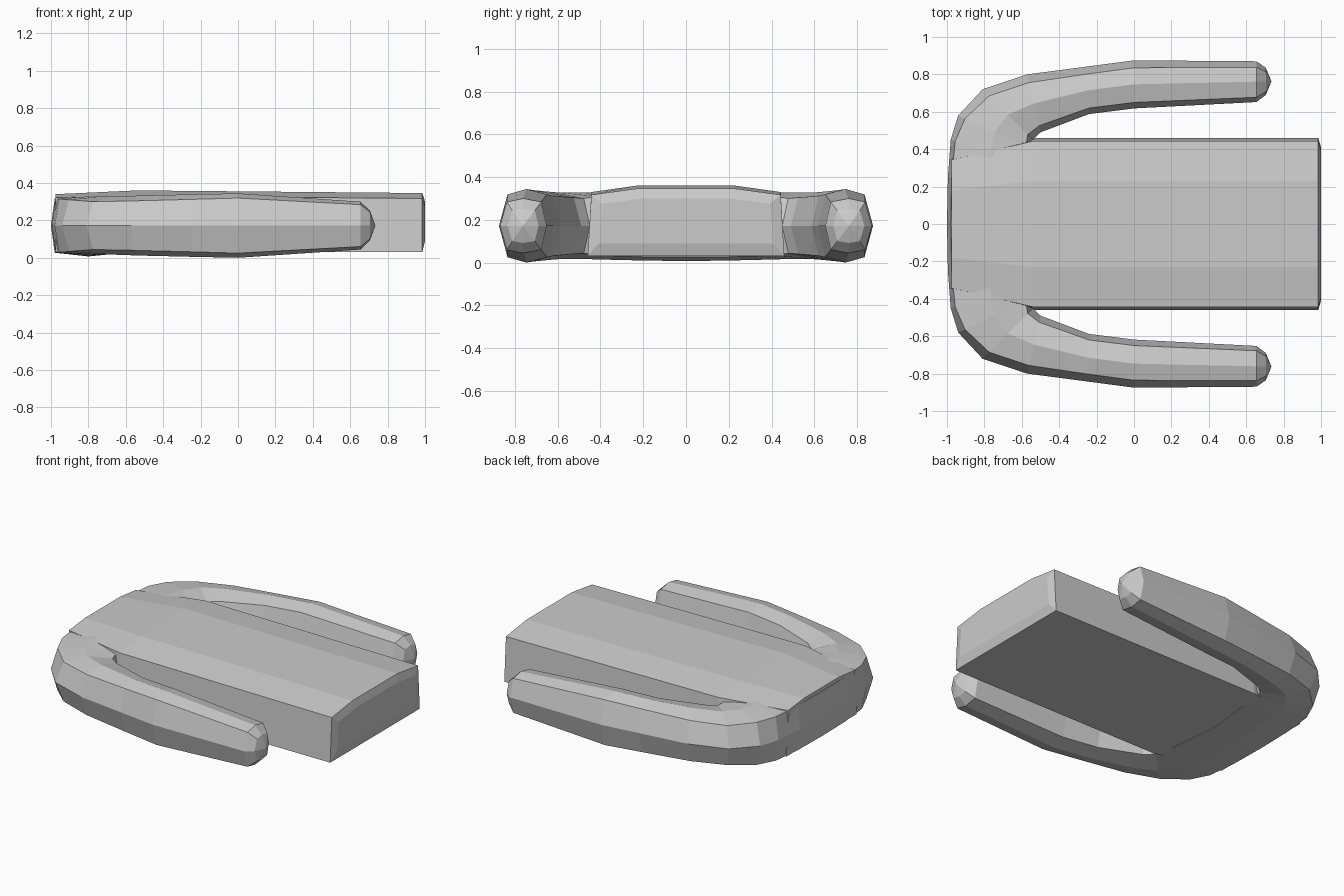
import bpy
import bmesh
from mathutils import Vector

if "Cube" in bpy.data.objects:
    bpy.data.objects.remove(bpy.data.objects["Cube"])


def loft(name, rings, tips=(None, None)):
    """Skin a list of equal-length rings; close each end with a face or a tip point."""
    bm = bmesh.new()
    loops = [[bm.verts.new(p) for p in r] for r in rings]
    n = len(loops[0])
    for a, b in zip(loops, loops[1:]):
        for i in range(n):
            j = (i + 1) % n
            bm.faces.new((a[i], a[j], b[j], b[i]))
    for loop, tip in zip((loops[0], loops[-1]), tips):
        if tip is None:
            bm.faces.new(loop)
        else:
            t = bm.verts.new(tip)
            for i in range(n):
                bm.faces.new((loop[i], loop[(i + 1) % n], t))
    bmesh.ops.recalc_face_normals(bm, faces=bm.faces)
    mesh = bpy.data.meshes.new(name)
    bm.to_mesh(mesh)
    bm.free()
    obj = bpy.data.objects.new(name, mesh)
    bpy.context.collection.objects.link(obj)
    return obj


# Central cambered slab with a slightly domed free end
def slab_ring(x, half, shoulder, top, low=0.03):
    k = half / 0.46
    side = [(half, low), (half - 0.017, shoulder), (0.23 * k, top)]
    return [(x, y, z) for y, z in side] + [(x, -y, z) for y, z in reversed(side)]


loft("central_slab", [
    slab_ring(-0.975, 0.36, 0.322, 0.34),
    slab_ring(-0.54, 0.46, 0.33, 0.36),
    slab_ring(0.985, 0.46, 0.317, 0.346),
    slab_ring(1.0, 0.41, 0.275, 0.30, 0.09),
])


# Eight-sided section between an outer and an inner plan point
def arm_ring(ox, oy, ix, iy, edge, shoulder, crest):
    o, i = Vector((ox, oy)), Vector((ix, iy))
    u = (i - o).normalized()
    mid = 0.172
    flat = [(o, 0), (o + u * edge, shoulder), ((o + i) / 2, crest),
            (i - u * edge * 0.8, shoulder), (i, 0),
            (i - u * edge * 0.8, -shoulder), ((o + i) / 2, -crest),
            (o + u * edge, -shoulder)]
    return [(p.x, p.y, mid + h) for p, h in flat]


# Stations from the middle of the back round to the arm tip
stations = [
    (-1.0, 0.0, -0.60, 0.0, 0.02, 0.145, 0.165),
    (-0.995, 0.25, -0.58, 0.18, 0.02, 0.145, 0.162),
    (-0.98, 0.45, -0.56, 0.32, 0.025, 0.143, 0.158),
    (-0.94, 0.58, -0.55, 0.40, 0.04, 0.138, 0.155),
    (-0.81, 0.72, -0.54, 0.45, 0.05, 0.128, 0.155),
    (-0.57, 0.80, -0.50, 0.49, 0.045, 0.132, 0.16),
    (-0.25, 0.842, -0.24, 0.588, 0.04, 0.14, 0.167),
    (0.0, 0.875, 0.0, 0.618, 0.04, 0.147, 0.172),
    (0.655, 0.87, 0.655, 0.652, 0.032, 0.112, 0.128),
    (0.705, 0.835, 0.705, 0.69, 0.022, 0.072, 0.08),
]

# Wrap-around back with both arms
right = [arm_ring(*s) for s in stations]
left = [[(x, -y, z) for x, y, z in r] for r in reversed(right[1:])]
loft("wraparound_arms", left + right, ((0.735, -0.763, 0.172), (0.735, 0.763, 0.172)))
